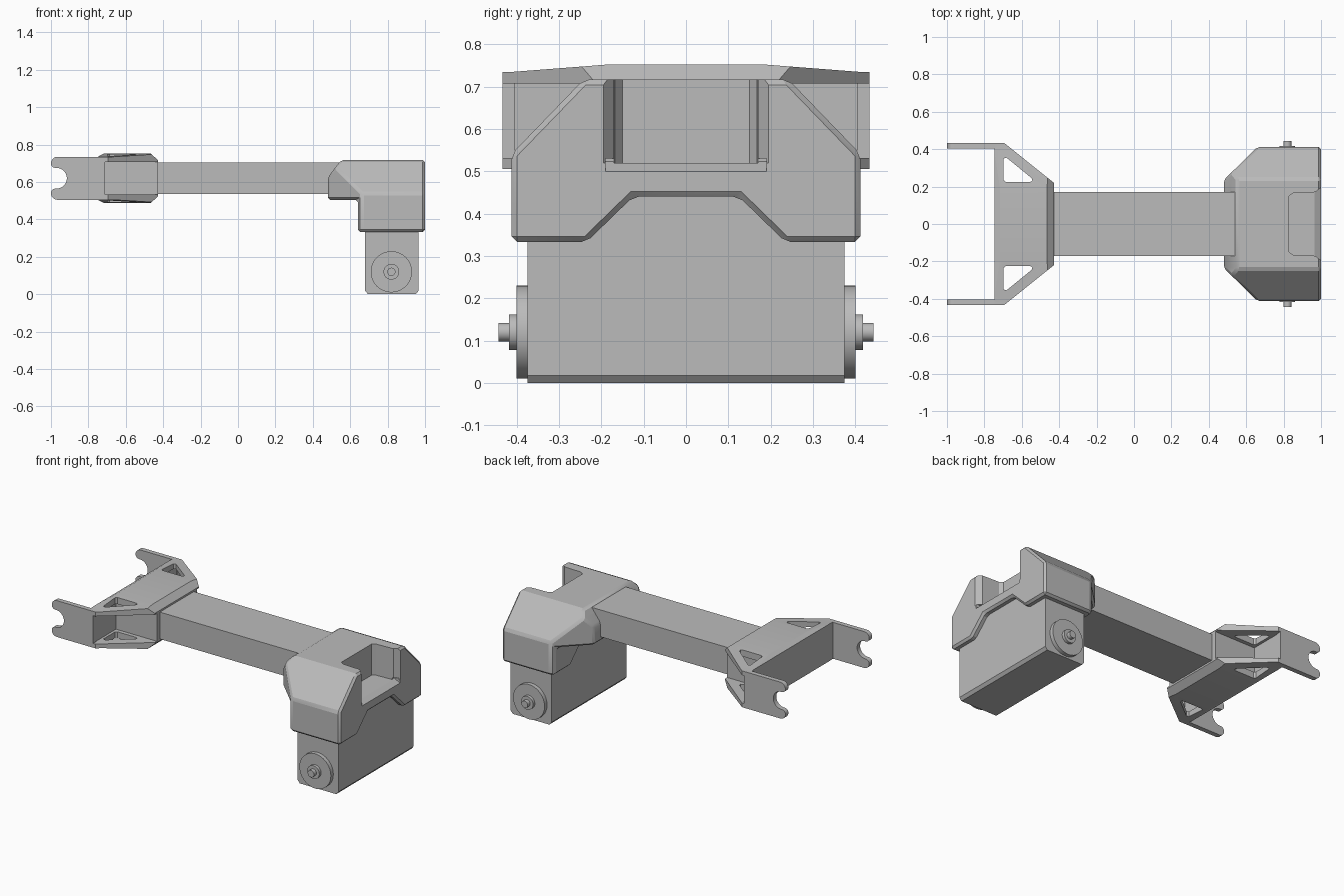
import bpy, bmesh, math

if "Cube" in bpy.data.objects:
    bpy.data.objects.remove(bpy.data.objects["Cube"], do_unlink=True)

grey = bpy.data.materials.new("mid grey")
grey.use_nodes = True
grey.diffuse_color = (0.5, 0.5, 0.5, 1)
for node in grey.node_tree.nodes:
    if node.type == 'BSDF_PRINCIPLED':
        node.inputs["Base Color"].default_value = grey.diffuse_color


def prism(name, outline, axis, lo, hi):
    """Extrude a 2D outline along the named axis."""
    place = {'x': lambda a, b, d: (d, a, b),
             'y': lambda a, b, d: (a, d, b),
             'z': lambda a, b, d: (a, b, d)}[axis]
    bm = bmesh.new()
    ends = [[bm.verts.new(place(a, b, d)) for a, b in outline] for d in (lo, hi)]
    for ring in ends:
        bm.faces.new(ring)
    n = len(outline)
    for i in range(n):
        j = (i + 1) % n
        bm.faces.new((ends[0][i], ends[0][j], ends[1][j], ends[1][i]))
    bmesh.ops.recalc_face_normals(bm, faces=bm.faces)
    mesh = bpy.data.meshes.new(name)
    bm.to_mesh(mesh)
    bm.free()
    mesh.materials.append(grey)
    obj = bpy.data.objects.new(name, mesh)
    bpy.context.collection.objects.link(obj)
    return obj


def box(name, x, y, z):
    return prism(name, [(x[0], y[0]), (x[1], y[0]), (x[1], y[1]), (x[0], y[1])], 'z', *z)


def apply(obj, mod):
    bpy.context.view_layer.objects.active = obj
    bpy.ops.object.modifier_apply(modifier=mod.name)


def combine(obj, other, operation):
    mod = obj.modifiers.new("cut", 'BOOLEAN')
    mod.operation, mod.object, mod.solver = operation, other, 'EXACT'
    apply(obj, mod)
    bpy.data.objects.remove(other, do_unlink=True)


def chamfer(obj, width):
    mod = obj.modifiers.new("chamfer", 'BEVEL')
    mod.width, mod.segments = width, 1
    mod.limit_method, mod.angle_limit = 'ANGLE', math.radians(25)
    apply(obj, mod)


def mirrored(half):
    """Close a half outline by reflecting its first coordinate."""
    return half + [(-a, b) for a, b in reversed(half)]


def flip(points):
    """Close a half outline by reflecting its second coordinate."""
    return points + [(a, -b) for a, b in reversed(points)]


def arc(cx, cy, r, start, end, steps):
    angles = [math.radians(start + (end - start) * i / steps) for i in range(steps + 1)]
    return [(cx + r * math.cos(t), cy + r * math.sin(t)) for t in angles]


MID = 0.62  # height of the arm's centre line

# Straight beam
box("arm_beam", (-0.6, 0.7), (-0.17, 0.17), (0.535, 0.705))

# Housing: crossing of plan, side and front profiles
housing = prism("end_housing", flip([(0.48, 0.235), (0.66, 0.412), (1.0, 0.412)]), 'z', 0.2, 0.9)
combine(housing, prism("side_profile", mirrored(
    [(0.6, 0.25), (0.6, 0.345), (0.25, 0.717), (0.1, 0.717)][2:] and
    [(0.125, 0.44), (0.235, 0.333), (0.5, 0.333), (0.5, 0.45), (0.242, 0.717)]),
    'x', 0.3, 1.2), 'INTERSECT')
combine(housing, prism("front_profile", [
    (0.4, 0.505), (0.642, 0.505), (0.642, 0.2), (1.2, 0.2),
    (1.2, 0.9), (0.69, 0.9), (0.4, 0.52)], 'y', -0.6, 0.6), 'INTERSECT')
chamfer(housing, 0.018)
combine(housing, prism("channel", flip(
    [(0.83, 0.15), (0.85, 0.165), (0.968, 0.17), (1.01, 0.203)]), 'z', 0.52, 0.9), 'DIFFERENCE')
combine(housing, prism("channel_lip", [(0.96, 0.53), (0.96, 0.523), (1.01, 0.494), (1.01, 0.53)],
                       'y', -0.19, 0.19), 'DIFFERENCE')

# Lower block with stepped round hubs on both sides
block = prism("lower_block", [
    (0.68, 0.018), (0.695, 0), (0.95, 0), (0.965, 0.018), (0.965, 0.48), (0.68, 0.48)],
    'y', -0.375, 0.375)
for side, sign in (("left", 1), ("right", -1)):
    for part, radius, start, end, sides in (("disc", 0.11, 0.36, 0.4, 48),
                                            ("hub", 0.042, 0.39, 0.418, 32),
                                            ("pin", 0.022, 0.41, 0.443, 24)):
        ring = arc(0.82, 0.12, radius, 0, 360, sides)[:-1]
        prism(f"{side}_{part}", ring, 'y', sign * start, sign * end)

# Bracket gripping the other end of the beam
bracket = prism("fork_bracket", flip([(-0.745, 0.434), (-0.695, 0.434), (-0.428, 0.22)]),
                'z', 0.3, 0.9)
half_side = [(0.19, 0.132), (0.41, 0.115), (0.6, 0.115)]
outline = [(y, MID + h) for y, h in half_side] + [(y, MID - h) for y, h in reversed(half_side)]
combine(bracket, prism("bracket_side", outline + [(-y, z) for y, z in reversed(outline)],
                       'x', -0.9, -0.3), 'INTERSECT')
half_front = [(-0.8, 0.09), (-0.712, 0.134), (-0.468, 0.134), (-0.4, 0.07)]
combine(bracket, prism("bracket_front", [(x, MID + h) for x, h in half_front] +
                       [(x, MID - h) for x, h in reversed(half_front)],
                       'y', -0.6, 0.6), 'INTERSECT')
for sign in (1, -1):
    # Open side pocket, then a triangular window through both flanges
    combine(bracket, box("pocket", (-0.714, -0.3), sorted((sign * 0.2, sign * 0.6)),
                         (MID - 0.088, MID + 0.088)), 'DIFFERENCE')
    window = [(-0.697, 0.235), (-0.687, 0.225), (-0.555, 0.225), (-0.543, 0.232),
              (-0.547, 0.245), (-0.682, 0.355), (-0.697, 0.35)]
    combine(bracket, prism("window", [(x, sign * y) for x, y in window], 'z', 0.3, 0.9),
            'DIFFERENCE')

# Fork plates with a rounded slot and rounded tips
upper = ([(-0.71, MID + 0.115)] + arc(-0.965, MID + 0.08, 0.035, 90, 180, 8)
         + arc(-0.975, MID + 0.08, 0.025, 180, 270, 6))
slot = arc(-0.97, MID, 0.055, 90, -90, 20)
lower = [(x, 2 * MID - z) for x, z in reversed(upper)]
for side, sign in (("left", 1), ("right", -1)):
    prism(f"{side}_fork_plate", upper + slot + lower, 'y', sign * 0.404, sign * 0.434)

# Smooth the round parts while keeping edges crisp
for obj in bpy.context.scene.objects:
    obj.select_set(obj.type == 'MESH')
bpy.context.view_layer.objects.active = block
bpy.ops.object.shade_smooth_by_angle(angle=math.radians(20))
